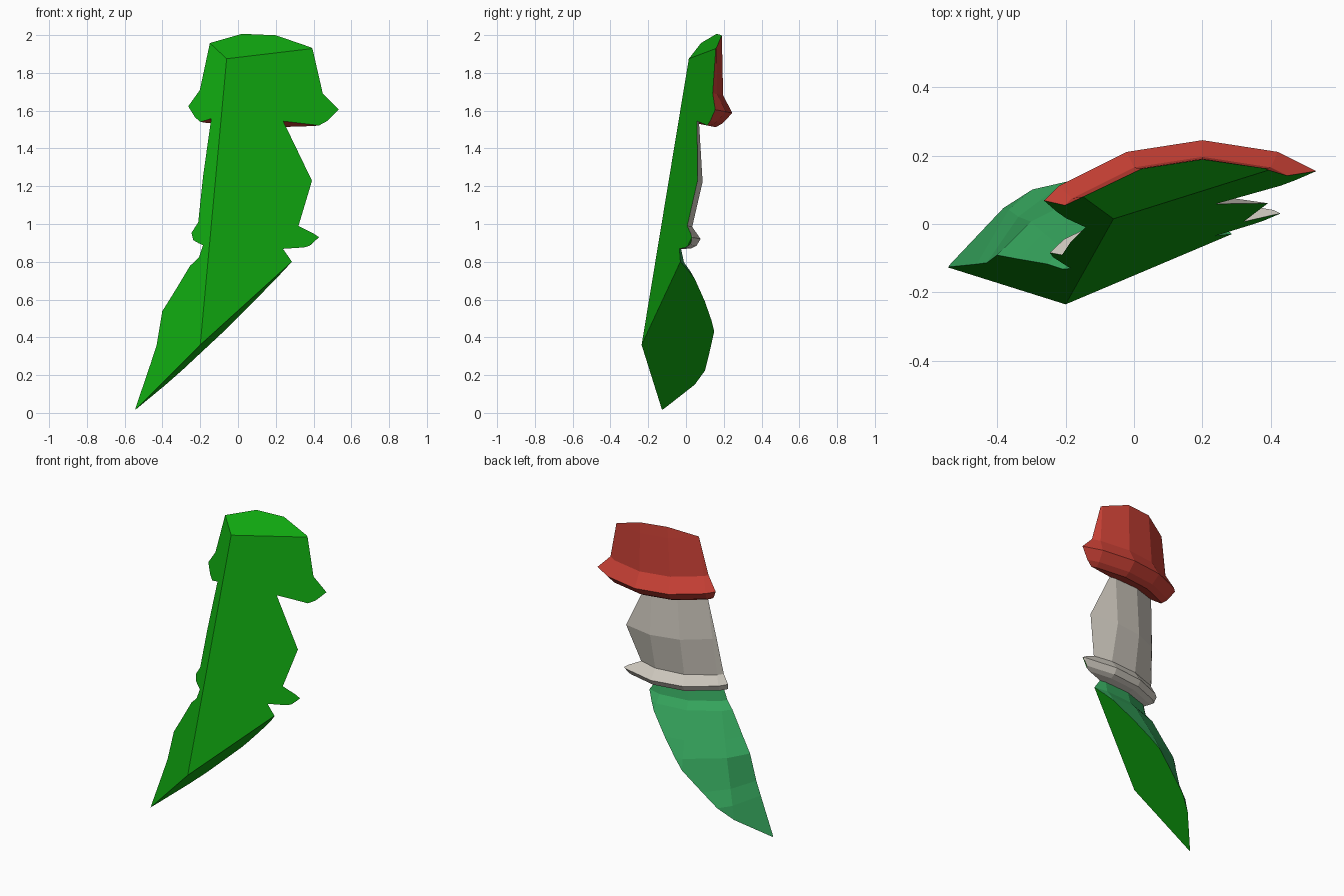
import bpy, bmesh, math
from mathutils import Vector, Matrix

if "Cube" in bpy.data.objects:
    bpy.data.objects.remove(bpy.data.objects["Cube"])


def material(name, rgb):
    m = bpy.data.materials.new(name)
    m.use_nodes = True
    color = (*rgb, 1)
    m.diffuse_color = color
    m.node_tree.nodes["Principled BSDF"].inputs["Base Color"].default_value = color
    return m


red = material("red", (0.62, 0.055, 0.038))
white = material("warm_white", (0.67, 0.63, 0.56))
teal = material("sea_green", (0.036, 0.38, 0.11))
cut_green = material("cut_green", (0.005, 0.38, 0.005))

# The shard is a wedge of a leaning, turned solid
SEGMENTS = 20
LEAN = Matrix.Rotation(-math.atan(0.2), 3, "X")
AXIS_X, AXIS_V = 0.2, -0.785

# Corners of the wedge
ridge_top = Vector((-0.06, 0.015, 1.875))
ridge_low = Vector((-0.2, -0.235, 0.36))
top_left = Vector((0.39, 0.158, 1.93))
back_top = Vector((0.2, 0.185, 1.995))
low_left = Vector((0.285, -0.03, 0.8))
tip = Vector((-0.55, -0.125, 0.01))
inside = Vector((0.0, 0.05, 1.3))


def plane(a, b, c):
    n = (b - a).cross(c - a).normalized()
    return a, (n if n.dot(inside - a) < 0 else -n)


CUTS = [
    plane(ridge_top, ridge_low, low_left),
    plane(ridge_top, ridge_low, tip),
    plane(ridge_top, top_left, back_top),
    plane(ridge_low, low_left, tip),
]


def ring(bm, h, r_left, r_right):
    verts = []
    for i in range(SEGMENTS):
        a = 360 * i / SEGMENTS
        a = a - 360 if a > 180 else a
        t = min(max((18 - a) / 64, 0), 1.2)
        r = r_left + (r_right - r_left) * t
        a = math.radians(a)
        p = Vector((AXIS_X + r * math.sin(a), AXIS_V + r * math.cos(a), h))
        verts.append(bm.verts.new(LEAN @ p))
    return verts


def shard_part(name, profile, skin):
    """Turn a profile of (height, left radius, right radius) and cut the wedge."""
    bm = bmesh.new()
    rings = [ring(bm, *row) for row in profile]
    for low, high in zip(rings, rings[1:]):
        for i in range(SEGMENTS):
            j = (i + 1) % SEGMENTS
            bm.faces.new((low[i], low[j], high[j], high[i]))
    bm.faces.new(rings[0])
    bm.faces.new(rings[-1])
    bmesh.ops.recalc_face_normals(bm, faces=bm.faces)
    for point, normal in CUTS:
        geom = bm.verts[:] + bm.edges[:] + bm.faces[:]
        bmesh.ops.bisect_plane(bm, geom=geom, dist=1e-5, plane_co=point,
                               plane_no=normal, clear_outer=True)
        rim = [e for e in bm.edges if e.is_boundary]
        if rim:
            made = bmesh.ops.edgeloop_fill(bm, edges=rim)
            for f in made["faces"]:
                f.material_index = 1
    bmesh.ops.recalc_face_normals(bm, faces=bm.faces)
    mesh = bpy.data.meshes.new(name)
    bm.to_mesh(mesh)
    bm.free()
    mesh.materials.append(skin)
    mesh.materials.append(cut_green)
    obj = bpy.data.objects.new(name, mesh)
    bpy.context.collection.objects.link(obj)
    return obj


# Green lower body
shard_part("lower_body", [
    (-0.15, 1.2, 1.03), (0.0, 1.2, 1.01), (0.24, 1.2, 0.92),
    (0.33, 1.08, 0.885), (0.51, 0.853, 0.853), (0.6, 0.78, 0.79),
    (0.74, 0.645, 0.7), (0.78, 0.605, 0.65), (0.845, 0.575, 0.628),
], teal)

# White middle with its flange
shard_part("middle_with_flange", [
    (0.845, 0.575, 0.628), (0.859, 0.636, 0.65), (0.878, 0.66, 0.68),
    (0.918, 0.676, 0.69), (0.972, 0.612, 0.655), (1.217, 0.634, 0.624),
    (1.526, 0.534, 0.59),
], white)

# Red cap with its brim
shard_part("cap_with_brim", [
    (1.526, 0.534, 0.59), (1.514, 0.643, 0.643), (1.541, 0.674, 0.674),
    (1.605, 0.714, 0.714), (1.687, 0.648, 0.648), (1.93, 0.594, 0.594),
    (2.25, 0.52, 0.52),
], red)
